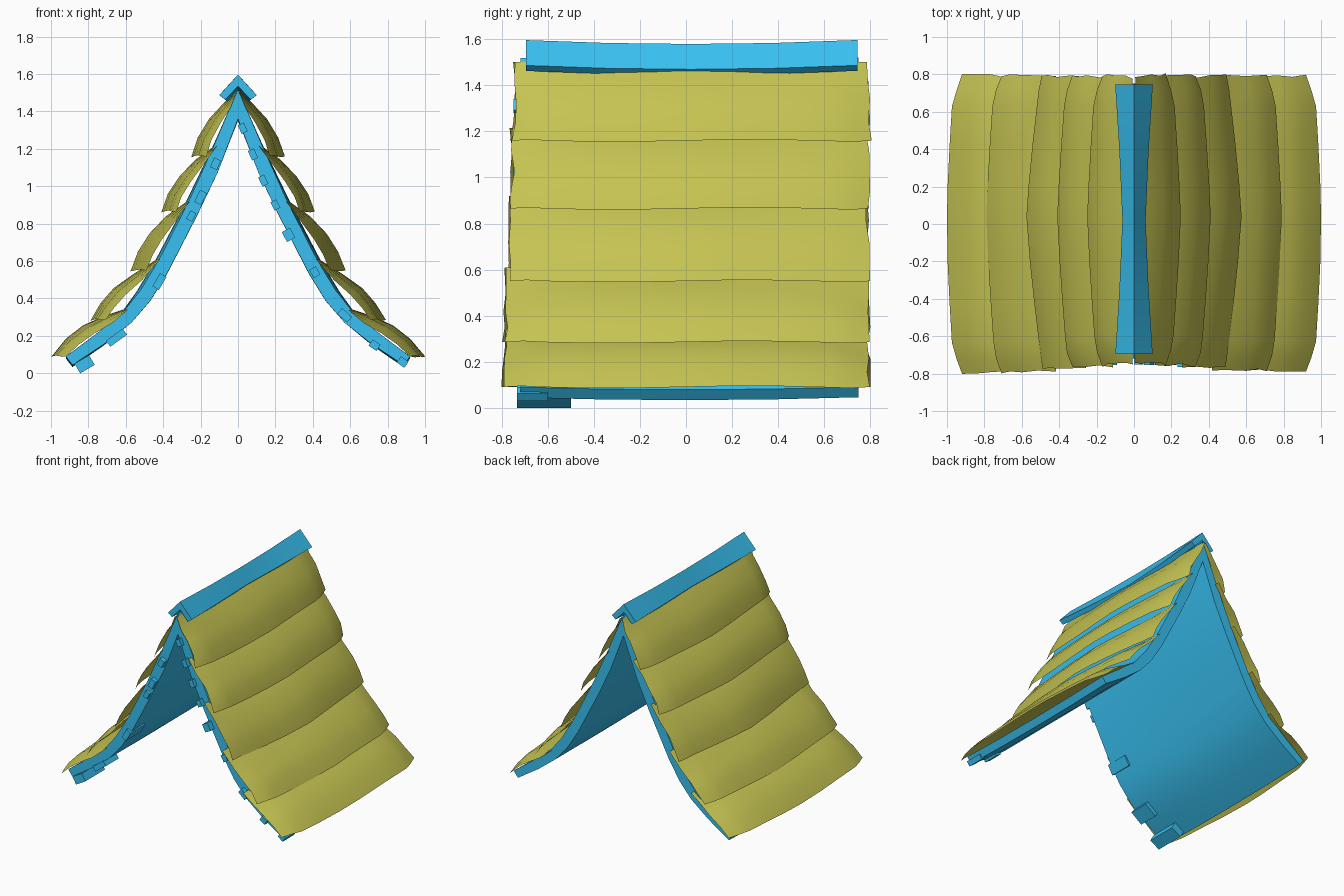
import bpy, bmesh, math, random
from mathutils import Vector, Matrix

if "Cube" in bpy.data.objects:
    bpy.data.objects.remove(bpy.data.objects["Cube"])

random.seed(4)


def material(name, col):
    m = bpy.data.materials.new(name)
    m.diffuse_color = (*col, 1)
    m.use_nodes = True
    m.node_tree.nodes["Principled BSDF"].inputs["Base Color"].default_value = m.diffuse_color
    return m


WOOD = material("blue_wood", (0.04, 0.53, 0.88))
STRAW = material("straw", (0.56, 0.55, 0.085))


def finish(bm, name, mat, smooth_angle=None):
    bmesh.ops.recalc_face_normals(bm, faces=bm.faces)
    me = bpy.data.meshes.new(name)
    bm.to_mesh(me)
    bm.free()
    me.materials.append(mat)
    ob = bpy.data.objects.new(name, me)
    bpy.context.collection.objects.link(ob)
    if smooth_angle:
        for p in me.polygons:
            p.use_smooth = True
        me.set_sharp_from_angle(angle=math.radians(smooth_angle))
    return ob


def prism(name, section, ys, mat):
    """Loft closed cross-sections section(y) along y, with end caps."""
    bm = bmesh.new()
    rings = [[bm.verts.new((x, y, z)) for x, z in section(y)] for y in ys]
    n = len(rings[0])
    for a, b in zip(rings, rings[1:]):
        for i in range(n):
            j = (i + 1) % n
            bm.faces.new((a[i], a[j], b[j], b[i]))
    for r in (rings[0], rings[-1]):
        for i in range(n // 2 - 1):  # quads between outer and inner line
            bm.faces.new((r[i], r[i + 1], r[n - 2 - i], r[n - 1 - i]))
    return finish(bm, name, mat, 20)


def mirrored(half):
    return [(-x, z) for x, z in reversed(half[1:])] + half


# Curved A-shaped roof deck: sides bow out and the ridge and eaves dip at mid length
outer = [(0, 1.52), (0.13, 1.215), (0.26, 0.925), (0.42, 0.61), (0.52, 0.445), (0.62, 0.32), (0.76, 0.21), (0.92, 0.09)]
inner = [(0, 1.36), (0.11, 1.07), (0.22, 0.84), (0.38, 0.53), (0.47, 0.385), (0.57, 0.27), (0.71, 0.16), (0.885, 0.045)]


def deck(y):
    mid = 1 - (y / 0.74) ** 2
    bow = (0, 0.01, 0.02, 0.025, 0.025, 0.015, 0.008, 0)
    line = lambda half: mirrored([(x + b * mid, z - 0.012 * mid) for (x, z), b in zip(half, bow)])
    return line(outer) + line(inner)[::-1]


prism("roof_deck", deck, [-0.72, -0.36, 0, 0.38, 0.75], WOOD)


# Ridge cap, pinched and dipped at mid length
def cap(y):
    t = abs(y - 0.02) / 0.72
    w = 0.62 + 0.38 * t ** 1.3
    dz = -0.017 * (1 - t * t)
    out = [(0, 1.597), (0.1 * w, 1.487)]
    inn = [(0, 1.535), (0.068 * w, 1.463)]
    return [(x, z + dz) for x, z in mirrored(out) + mirrored(inn)[::-1]]


prism("ridge_cap", cap, [-0.695, -0.34, 0.02, 0.38, 0.745], WOOD)

# Overlapping straw layers: bulging open sheets drawn down to the deck at both ends
layers = [
    [(0.015, 1.505), (0.09, 1.43), (0.155, 1.36), (0.215, 1.26), (0.25, 1.16)],
    [(0.12, 1.22), (0.23, 1.14), (0.315, 1.05), (0.375, 0.96), (0.41, 0.865)],
    [(0.265, 0.925), (0.385, 0.84), (0.475, 0.745), (0.535, 0.65), (0.575, 0.55)],
    [(0.425, 0.615), (0.56, 0.53), (0.665, 0.455), (0.735, 0.375), (0.79, 0.285)],
    [(0.60, 0.345), (0.72, 0.305), (0.83, 0.255), (0.92, 0.185), (1.0, 0.09)],
]
bows = (0.05, 0.055, 0.085, 0.05, 0.012)
rows = [(-1, 0.085), (-0.9, 0.055), (-0.79, 0.028), (-0.53, 0.015), (-0.26, 0.004), (0.05, 0),
        (0.26, 0.004), (0.53, 0.015), (0.79, 0.028), (0.9, 0.055), (1, 0.085)]


def straw_layer(name, prof, n, side, front, back):
    bm = bmesh.new()
    grid = []
    ragged = {i: [random.uniform(-0.01, 0.01) for _ in rows] for i in range(5)}
    for i, (x, z) in enumerate(prof):
        kx = (0.1, 0.55, 0.75, 0.85, 0.95)[i]
        kz = (0.1, 0.45, 0.5, 0.35, 0)[i] * (0.45 + 0.13 * n)
        line = []
        for j, (v, drop) in enumerate(rows):
            pull = max(drop, bows[n] * abs(v - 0.05) ** 1.25)
            y = v * (back if v > 0 else front)
            if abs(v) == 1:
                y += ragged[i][j] - 0.012 * math.copysign(1 - i / 4, v)
            dz = 0.005 * math.sin(j * 1.1 + side) if i == 4 and 0 < j < 10 else 0
            line.append(bm.verts.new((side * (x - pull * kx), y, max(z + dz - drop * kz, 0.085))))
        grid.append(line)
    for a, b in zip(grid, grid[1:]):
        for j in range(len(rows) - 1):
            bm.faces.new((a[j], a[j + 1], b[j + 1], b[j]))
    return finish(bm, name, STRAW, 80)


for side, label in ((1, "right"), (-1, "left")):
    for n, prof in enumerate(layers):
        front = (0.75, 0.76, 0.77, 0.785, 0.795)[n] + (0.01 if side < 0 else 0)
        straw_layer(f"straw_layer_{label}_{n + 1}", prof, n, side, front, 0.797)


# Short boards let into the front edge of the deck
def board(name, x, z, slope, width, thick, y0, y1):
    bm = bmesh.new()
    bmesh.ops.create_cube(bm, size=1)
    bm.transform(Matrix.Translation(Vector((x, (y0 + y1) / 2, z)))
                 @ Matrix.Rotation(math.radians(slope), 4, 'Y')
                 @ Matrix.Diagonal((width, y1 - y0, thick, 1)))
    finish(bm, name, WOOD)


# x, z, slope, width, thickness, front end, back end
boards = [
    (0.025, 1.31, 66, 0.05, 0.035, -0.75, -0.69), (0.08, 1.17, 66, 0.055, 0.035, -0.755, -0.65),
    (0.135, 1.03, 65, 0.055, 0.035, -0.75, -0.68), (0.20, 0.90, 63, 0.05, 0.035, -0.755, -0.66),
    (0.27, 0.74, 62, 0.06, 0.05, -0.765, -0.66), (0.41, 0.54, 60, 0.05, 0.04, -0.75, -0.65),
    (0.57, 0.31, 42, 0.07, 0.04, -0.755, -0.65), (0.73, 0.15, 34, 0.05, 0.04, -0.74, -0.62),
    (0.88, 0.06, 36, 0.05, 0.04, -0.735, -0.60),
    (-0.12, 1.12, -66, 0.055, 0.04, -0.755, -0.66), (-0.20, 0.94, -64, 0.07, 0.04, -0.75, -0.67),
    (-0.25, 0.84, -63, 0.05, 0.035, -0.745, -0.66), (-0.42, 0.49, -60, 0.08, 0.04, -0.74, -0.56),
    (-0.65, 0.19, -36, 0.11, 0.04, -0.735, -0.58), (-0.82, 0.048, -30, 0.09, 0.06, -0.735, -0.50),
]
for n, b in enumerate(boards):
    board(f"edge_board_{n + 1}", *b)
